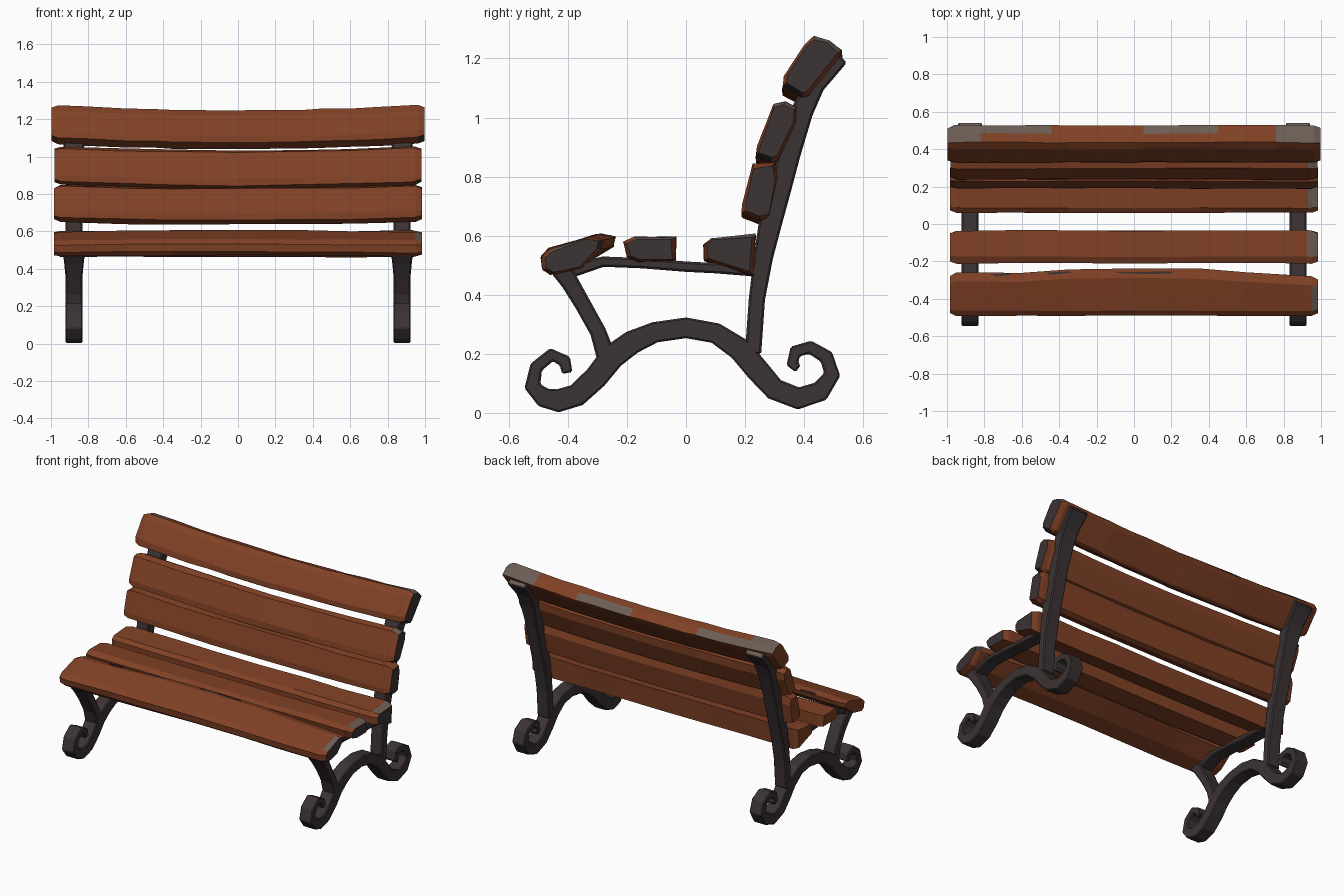
import bpy, bmesh, random
from mathutils import Vector

random.seed(4)
old = bpy.data.objects.get("Cube")
if old:
    bpy.data.objects.remove(old, do_unlink=True)


def material(name, rgb):
    m = bpy.data.materials.new(name)
    m.use_nodes = True
    m.diffuse_color = (*rgb, 1)
    bsdf = m.node_tree.nodes["Principled BSDF"]
    bsdf.inputs["Base Color"].default_value = (*rgb, 1)
    bsdf.inputs["Roughness"].default_value = 0.8
    return m


WOOD = material("brown wood", (0.22, 0.053, 0.019))
IRON = material("dark iron", (0.045, 0.033, 0.035))
WORN = material("worn grey", (0.15, 0.11, 0.09))
MATS = [WOOD, IRON, WORN]


def finish(bm, name):
    bmesh.ops.recalc_face_normals(bm, faces=bm.faces)
    me = bpy.data.meshes.new(name)
    bm.to_mesh(me)
    bm.free()
    for m in MATS:
        me.materials.append(m)
    ob = bpy.data.objects.new(name, me)
    bpy.context.collection.objects.link(ob)
    return ob


def skin(bm, rings):
    """Join rings of vertices into a closed tube; returns side faces by segment."""
    n, sides = len(rings[0]), []
    for a, b in zip(rings, rings[1:]):
        for i in range(n):
            j = (i + 1) % n
            sides.append((bm.faces.new((a[i], a[j], b[j], b[i])), i))
    bm.faces.new(rings[0])
    bm.faces.new(rings[-1])
    return sides


# Iron bars: path points are (y, z, thickness, half width)
def bar(name, path, side, worn_tip=False):
    bm = bmesh.new()
    pts = [Vector(p[:2]) for p in path]
    rings = []
    for i, p in enumerate(path):
        t = (pts[min(i + 1, len(pts) - 1)] - pts[max(i - 1, 0)]).normalized()
        off = Vector((-t.y, t.x)) * p[2] / 2
        half = p[3] if len(p) > 3 else 0.045
        rings.append([bm.verts.new((side * 0.877 + sx * half, *(pts[i] + s * off)))
                      for sx, s in ((-1, -1), (1, -1), (1, 1), (-1, 1))])
    skin(bm, rings)
    for f in bm.faces:
        f.material_index = 1
    if worn_tip:
        bm.faces.ensure_lookup_table()
        bm.faces[-1].material_index = 2
    ob = finish(bm, name)
    bev = ob.modifiers.new("worn edges", "BEVEL")
    bev.width = 0.007
    bev.segments = 1
    bev.limit_method = "ANGLE"


SCROLL = [(-.402, .135, .035), (-.41, .175, .045), (-.455, .197, .045), (-.507, .155, .045),
          (-.52, .09, .055), (-.482, .052, .068), (-.434, .041, .078), (-.37, .06, .078),
          (-.305, .12, .08), (-.25, .19, .085), (-.183, .239, .08), (-.105, .273, .07),
          (0, .288, .07), (.1, .27, .07), (.183, .215, .08), (.24, .147, .08),
          (.3, .08, .075), (.38, .049, .075), (.455, .073, .07), (.495, .13, .055),
          (.475, .19, .05), (.42, .222, .045), (.37, .208, .045), (.36, .165, .04),
          (.38, .15, .03)]
FRONT_LEG = [(-.27, .19, .065), (-.298, .275, .055), (-.348, .365, .055),
             (-.392, .44, .06, .052), (-.425, .49, .07, .058)]
RAIL = [(-.43, .465, .04), (-.36, .49, .045), (-.28, .512, .035), (-.15, .507, .035),
        (0, .495, .035), (.1, .49, .035), (.25, .483, .045)]
BACK_LEG = [(.227, .2, .055), (.24, .385, .055), (.262, .527, .065), (.288, .655, .08),
            (.32, .757, .072), (.35, .876, .075), (.393, 1.02, .075, .052),
            (.437, 1.113, .07, .058), (.525, 1.205, .055, .065)]

for side, word in ((-1, "right"), (1, "left")):
    bar(f"{word}_scroll_foot", SCROLL, side)
    bar(f"{word}_front_leg", FRONT_LEG, side)
    bar(f"{word}_seat_rail", RAIL, side)
    bar(f"{word}_back_leg", BACK_LEG, side, True)


# Wooden slats: a (y, z) section carried along x, sagging in the middle
def slat(name, section, half, sag, worn=(), edge=None):
    bm = bmesh.new()
    centre = sum((Vector(p) for p in section), Vector((0, 0))) / len(section)
    xs = {-half, half, 0.035 - half, half - 0.035, -.6, -.35, 0, .35, .6}
    for lo, hi, _ in worn:
        xs |= {max(lo, -half), min(hi, half)}
    rings = []
    for x in sorted(xs):
        scale = 0.86 if abs(x) == half else 1
        ring = []
        for i, p in enumerate(section):
            q = centre + (Vector(p) - centre) * scale
            q.y -= sag * (1 - (x / half) ** 2)
            q += Vector((random.uniform(-1, 1), random.uniform(-1, 1))) * 0.003
            if edge:
                q.x += edge(x, i)
            ring.append(bm.verts.new((x, *q)))
        rings.append(ring)
    sides = skin(bm, rings)
    bmesh.ops.recalc_face_normals(bm, faces=bm.faces)
    # Dark end grain on one end, rubbed patches on chosen segments
    for f in bm.faces:
        f.material_index = 1 if f.normal.x > 0.4 else 0
    for f, i in sides:
        x = f.calc_center_median().x
        if any(lo < x < hi and i in segs for lo, hi, segs in worn):
            f.material_index = 2
    finish(bm, name)


slat("top_back_slat",
     [(.435, 1.278), (.485, 1.262), (.527, 1.228), (.515, 1.205), (.412, 1.078),
      (.392, 1.07), (.328, 1.105), (.333, 1.14), (.402, 1.25)], .997, .03,
     [(-1, -.82, (0, 1)), (-.82, -.44, (1,)), (.05, .45, (1,)), (.76, 1, (0, 1))])
slat("middle_back_slat",
     [(.297, 1.046), (.335, 1.056), (.373, 1.036), (.37, .985), (.312, .86),
      (.288, .85), (.238, .868), (.242, .905)], .98, .023, [(.93, 1, (0, 1))])
slat("lower_back_slat",
     [(.228, .842), (.3, .848), (.31, .8), (.283, .665), (.252, .65), (.19, .675),
      (.192, .71)], .983, .014)
slat("rear_seat_slat",
     [(.06, .57), (.085, .59), (.235, .605), (.225, .465), (.062, .52)], .983, .004,
     [(.93, 1, (1,))])
slat("middle_seat_slat",
     [(-.21, .578), (-.175, .595), (-.035, .596), (-.034, .514), (-.16, .514),
      (-.198, .528)], .983, .004, [(.925, 1, (1,))])


# The front slat has a splintered rear edge
def splinter(x, i):
    if i not in (2, 3, 4):
        return 0
    return -0.035 if x > 0.6 else (0.005 if abs(x) < 0.5 else -0.015)


slat("front_seat_slat",
     [(-.49, .525), (-.465, .55), (-.295, .597), (-.245, .588), (-.25, .556),
      (-.36, .488), (-.46, .464), (-.485, .485)], .985, -.008,
     [(.95, 1, (1,))], splinter)


# Dark splits along the rear edge of the front slat
def split(name, x0, x1, y, depth, z):
    bm = bmesh.new()
    rings = []
    for h in (z, z + 0.006):
        rings.append([bm.verts.new(v + Vector((0, 0, h))) for v in
                      (Vector((x0, y, 0)), Vector((x0 * .7 + x1 * .3, y - depth, 0)),
                       Vector((x1, y - depth * .4, 0)), Vector((x1, y + depth * .3, 0)))])
    skin(bm, rings)
    for f in bm.faces:
        f.material_index = 1
    finish(bm, name)


split("long_split", -.1, .2, -.258, .014, .597)
split("short_split", -.47, -.34, -.26, .022, .594)
split("end_split", -.77, -.66, -.268, .012, .592)
